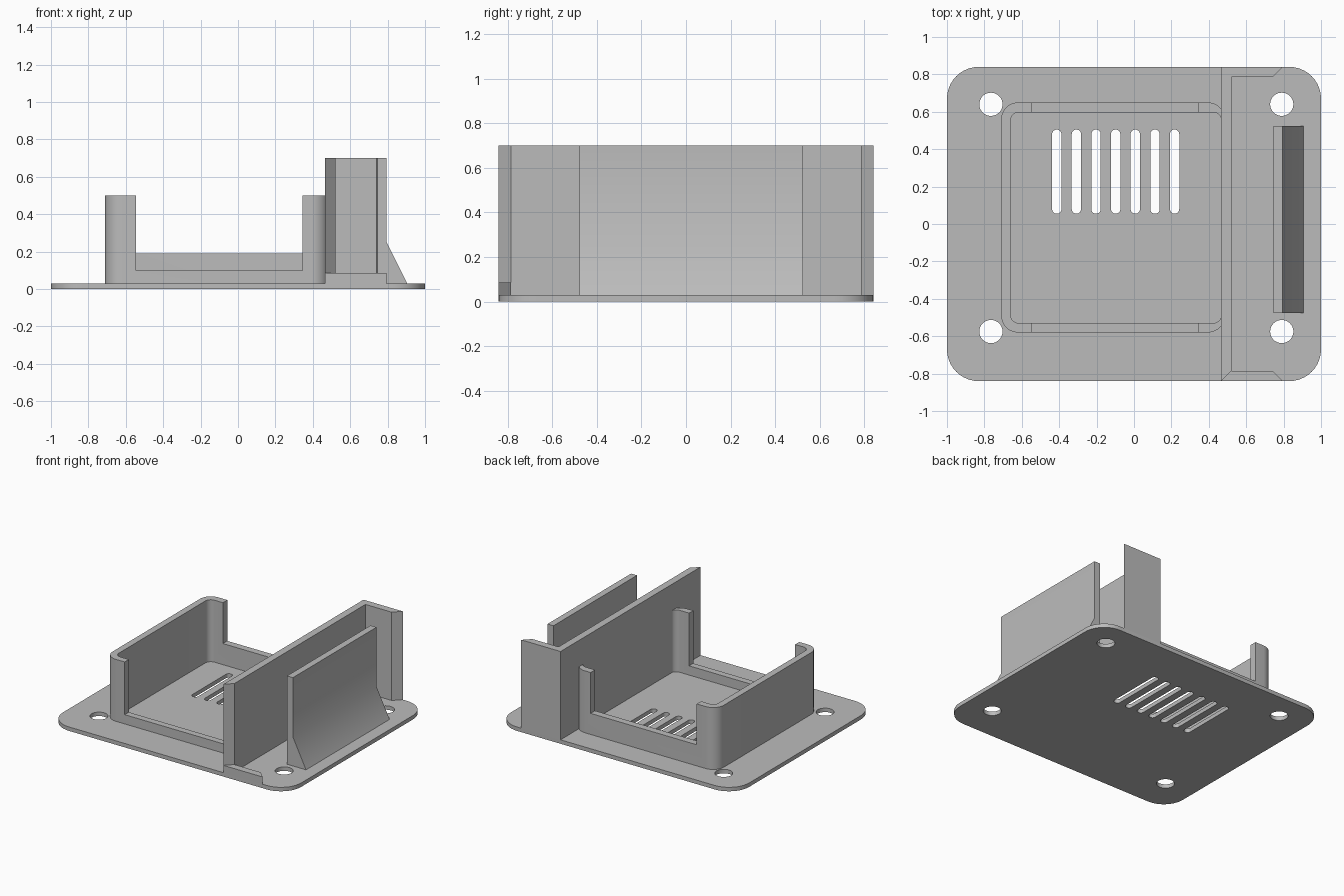
import bpy, bmesh
from math import pi, sin, cos

cube = bpy.data.objects.get("Cube")
if cube:
    bpy.data.objects.remove(cube, do_unlink=True)

COLOR = (0.5, 0.5, 0.5, 1)
grey = bpy.data.materials.new("plain grey")
grey.use_nodes = True
grey.diffuse_color = COLOR
grey.node_tree.nodes["Principled BSDF"].inputs["Base Color"].default_value = COLOR


def prism(name, outline, low, high, axis="z"):
    """Extrude an outline along z, or an (x, z) outline along y."""
    def place(a, b, h):
        return (a, b, h) if axis == "z" else (a, h, b)
    bm = bmesh.new()
    bottom = [bm.verts.new(place(a, b, low)) for a, b in outline]
    top = [bm.verts.new(place(a, b, high)) for a, b in outline]
    bm.faces.new(bottom)
    bm.faces.new(top)
    for i in range(len(outline)):
        j = (i + 1) % len(outline)
        bm.faces.new((bottom[i], bottom[j], top[j], top[i]))
    bmesh.ops.recalc_face_normals(bm, faces=bm.faces)
    mesh = bpy.data.meshes.new(name)
    bm.to_mesh(mesh)
    bm.free()
    mesh.materials.append(grey)
    obj = bpy.data.objects.new(name, mesh)
    bpy.context.collection.objects.link(obj)
    return obj


def rounded(x0, x1, y0, y1, r, steps=10):
    """Rounded rectangle outline; equal halves give a slot or circle."""
    corners = [(x1 - r, y1 - r), (x0 + r, y1 - r), (x0 + r, y0 + r), (x1 - r, y0 + r)]
    points = []
    for k, (cx, cy) in enumerate(corners):
        for s in range(steps + 1):
            t = (k + s / steps) * pi / 2
            p = (cx + r * cos(t), cy + r * sin(t))
            if not points or abs(p[0] - points[-1][0]) + abs(p[1] - points[-1][1]) > 1e-5:
                points.append(p)
    if abs(points[0][0] - points[-1][0]) + abs(points[0][1] - points[-1][1]) < 1e-5:
        points.pop()
    return points


def box(x0, x1, y0, y1):
    return [(x0, y0), (x1, y0), (x1, y1), (x0, y1)]


def activate(obj):
    bpy.ops.object.select_all(action="DESELECT")
    obj.select_set(True)
    bpy.context.view_layer.objects.active = obj


def cut(obj, cutters):
    for cutter in cutters:
        cutter.hide_render = True
        mod = obj.modifiers.new("cut", "BOOLEAN")
        mod.operation = "DIFFERENCE"
        mod.solver = "EXACT"
        mod.object = cutter
        activate(obj)
        bpy.ops.object.modifier_apply(modifier=mod.name)
        bpy.data.objects.remove(cutter, do_unlink=True)


BASE = 0.03
W, D = 1.0, 0.84

# Base plate with screw holes and ventilation slots
base = prism("base_plate", rounded(-W, W, -D, D, 0.17), 0, BASE)
R = 0.062
cutters = [prism("hole_cutter", rounded(x - R, x + R, y - R, y + R, R), -0.1, 0.1)
           for x in (-0.765, 0.79) for y in (-0.575, 0.64)]
for i in range(7):
    x = -0.413 + i * 0.105
    cutters.append(prism("slot_cutter", rounded(x - 0.025, x + 0.025, 0.055, 0.505, 0.025), -0.1, 0.1))
cut(base, cutters)

# Tray wall: hollow rounded box, lowered along its front and back
tray = prism("tray_wall", rounded(-0.71, 0.485, -0.58, 0.65, 0.09), BASE, 0.5)
cut(tray, [
    prism("inside_cutter", rounded(-0.66, 0.468, -0.53, 0.597, 0.045), -0.1, 0.8),
    prism("front_cutter", box(-0.545, 0.345, -0.7, -0.45), 0.1, 0.8),
    prism("back_cutter", box(-0.545, 0.345, 0.5, 0.75), 0.19, 0.8),
])

# Tall divider with its back flange, and the low lip at the front
IN = D - 0.055
divider = prism("divider_wall", [(0.465, -D), (0.52, -IN), (0.52, IN),
                                 (0.74, IN), (0.795, D), (0.465, D)], BASE, 0.7)
lip = prism("front_lip", [(0.465, -D), (0.795, -D), (0.74, -IN), (0.52, -IN)], BASE, 0.085)

# Outer retaining plate with a sloped foot
retainer = prism("retaining_plate", [(0.745, BASE), (0.905, BASE), (0.795, 0.25),
                                     (0.795, 0.7), (0.745, 0.7)], -0.477, 0.525, axis="y")

for part in (base, tray, divider, lip, retainer):
    activate(part)
    bpy.ops.object.shade_smooth_by_angle()
